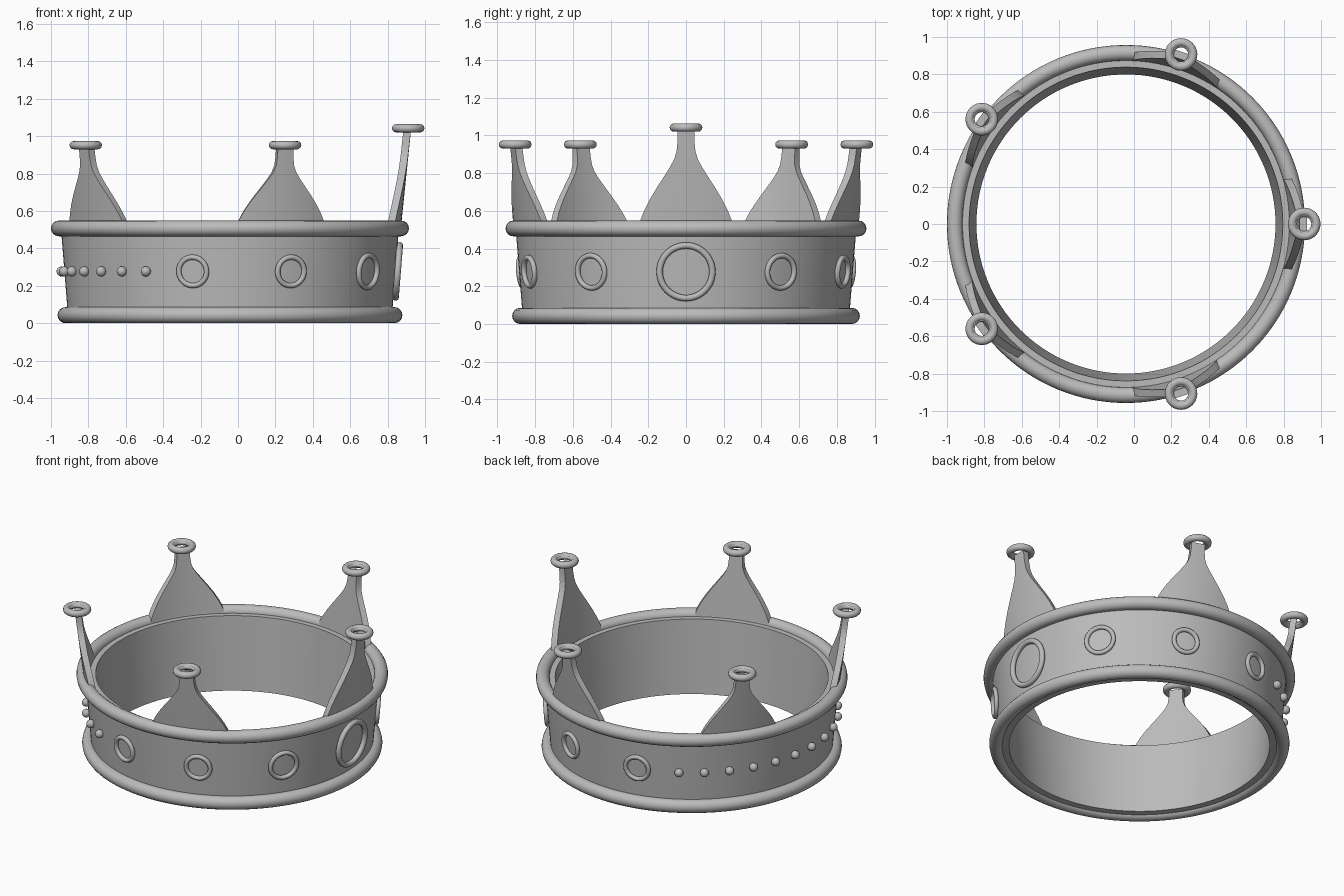
import bpy, bmesh, math
from mathutils import Vector

if "Cube" in bpy.data.objects:
    bpy.data.objects.remove(bpy.data.objects["Cube"])

CX = -0.043          # crown axis sits slightly left because the front point leans out
LEAN = 0.08          # outward slope of the band

metal = bpy.data.materials.new("grey metal")
metal.diffuse_color = (0.5, 0.5, 0.5, 1)
metal.use_nodes = True
metal.node_tree.nodes["Principled BSDF"].inputs["Base Color"].default_value = metal.diffuse_color


def finish(ob, name):
    ob.name = name
    ob.data.materials.append(metal)
    bpy.ops.object.select_all(action='DESELECT')
    ob.select_set(True)
    bpy.context.view_layer.objects.active = ob
    bpy.ops.object.shade_smooth_by_angle(angle=math.radians(40))


def loft(name, loops, close):
    """Skin a list of closed point loops; either join last to first or cap the ends."""
    bm = bmesh.new()
    rows = [[bm.verts.new(p) for p in loop] for loop in loops]
    n = len(rows[0])
    pairs = list(zip(rows, rows[1:])) + ([(rows[-1], rows[0])] if close else [])
    for a, b in pairs:
        for i in range(n):
            k = (i + 1) % n
            bm.faces.new((a[i], a[k], b[k], b[i]))
    if not close:
        bm.faces.new(rows[0])
        bm.faces.new(rows[-1])
    bmesh.ops.recalc_face_normals(bm, faces=bm.faces)
    me = bpy.data.meshes.new(name)
    bm.to_mesh(me)
    bm.free()
    ob = bpy.data.objects.new(name, me)
    bpy.context.collection.objects.link(ob)
    finish(ob, name)


def torus(name, pos, major, minor, segs, sides=16, axis=(0, 0, 1)):
    rot = Vector(axis).to_track_quat('Z', 'Y').to_euler()
    bpy.ops.mesh.primitive_torus_add(major_radius=major, minor_radius=minor,
                                     major_segments=segs, minor_segments=sides,
                                     location=pos, rotation=rot)
    finish(bpy.context.object, name)


def polar(r, a, z):
    return (CX + r * math.cos(a), r * math.sin(a), z)


# Flared band with thick wall
Z0, Z1 = 0.02, 0.51
section = [(0.863 + LEAN * Z0, Z0), (0.863 + LEAN * Z1, Z1),
           (0.798 + LEAN * Z1, Z1), (0.798 + LEAN * Z0, Z0)]
N = 128
loft("band", [[polar(r, 2 * math.pi * i / N, z) for r, z in section] for i in range(N)], True)

# Rolled rims
torus("top_rim", (CX, 0, 0.507), 0.915, 0.042, N)
torus("bottom_rim", (CX, 0, 0.043), 0.879, 0.043, N)

# Bottle-shaped points: (height fraction, half width)
PROFILE = [(0, .25), (.094, .24), (.2, .217), (.31, .187), (.42, .152), (.52, .118),
           (.62, .085), (.7, .062), (.78, .049), (.88, .044), (1, .043)]


def crown_point(name, angle, top):
    loops = []
    for t, half in PROFILE:
        z = 0.5 + t * (top - 0.5)
        mid = 0.893 + 0.055 * t
        steps = [-1 + j / 4 for j in range(9)]
        outer = [polar(mid + 0.02, angle + s * half / mid, z) for s in steps]
        inner = [polar(mid - 0.02, angle + s * half / mid, z) for s in reversed(steps)]
        loops.append(outer + inner)
    loft(name, loops, False)
    # open double-ring cap on the neck
    cap = polar(0.953, angle, top + 0.01)
    torus(name + "_cap", cap, 0.065, 0.022, 40, 12)
    torus(name + "_cap_lip", cap, 0.05, 0.012, 40, 10)


for i in range(5):
    crown_point(f"point_{i + 1}", math.radians(72 * i), 1.032 if i == 0 else 0.942)


# Ring settings around the band
def setting(name, deg, major, minor, r):
    a = math.radians(deg)
    torus(name, polar(r, a, 0.277), major, minor, 48, 12,
          (math.cos(a), math.sin(a), -LEAN))


setting("large_setting", 0, 0.14, 0.017, 0.897)
for side in (-1, 1):
    for i, major in enumerate((0.086, 0.076, 0.076)):
        setting(f"setting_{'right' if side < 0 else 'left'}_{i + 1}",
                side * 34.3 * (i + 1), major, 0.014, 0.893)

# Row of beads on the far side
for i in range(13):
    bpy.ops.mesh.primitive_uv_sphere_add(
        segments=20, ring_count=12, radius=0.027,
        location=polar(0.9, math.radians(120 + 10 * i), 0.277))
    finish(bpy.context.object, f"bead_{i + 1}")
